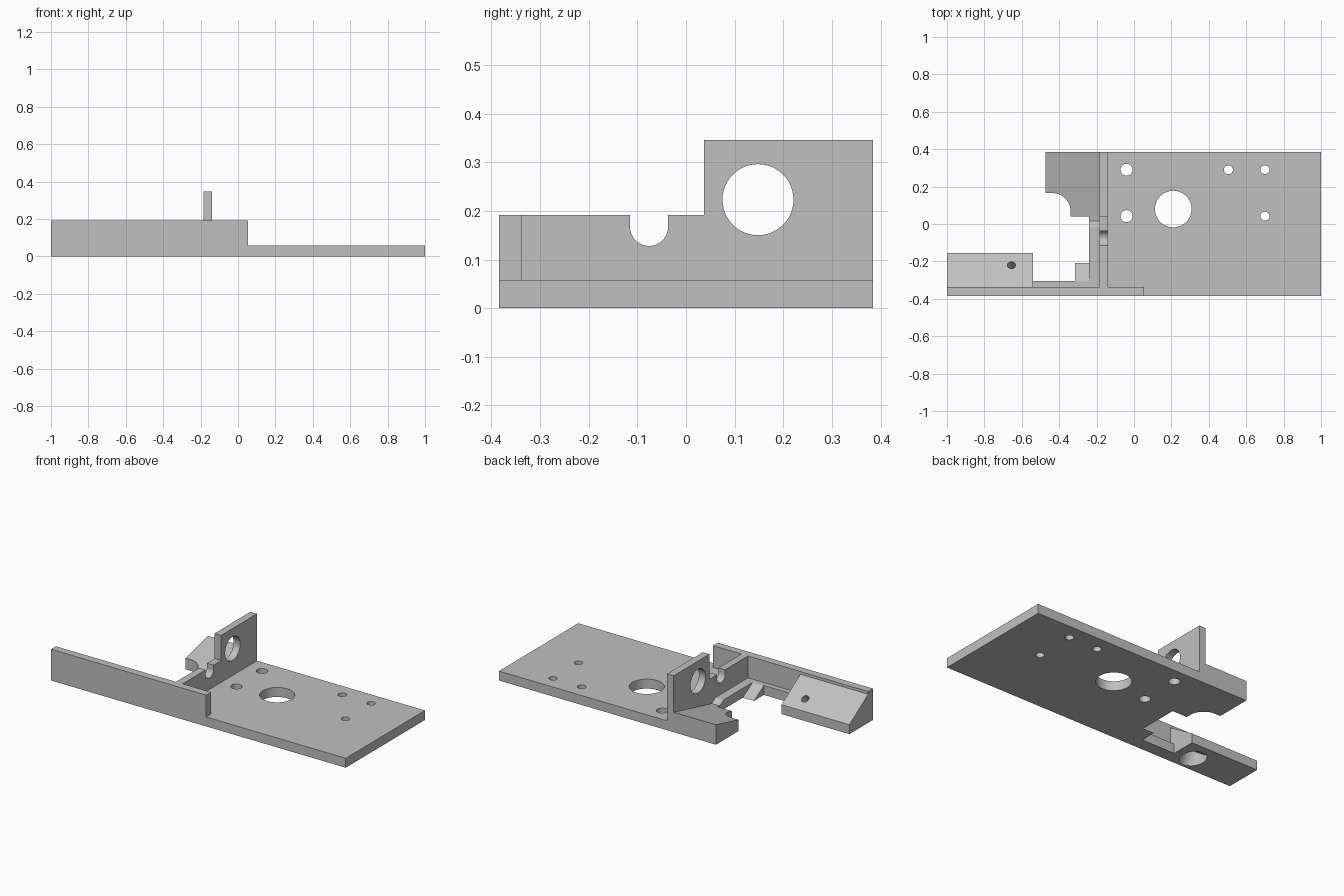
import bpy, bmesh, math
from mathutils import Vector

if "Cube" in bpy.data.objects:
    bpy.data.objects.remove(bpy.data.objects["Cube"])

grey = bpy.data.materials.new("plain_grey")
grey.diffuse_color = (0.53, 0.53, 0.53, 1)
grey.use_nodes = True
grey.node_tree.nodes["Principled BSDF"].inputs["Base Color"].default_value = grey.diffuse_color

T = 0.058      # plate thickness
H = 0.192      # low wall height
Y0, Y1 = -0.384, 0.384
WALL_IN = -0.337


def prism(name, pts, axis, lo, hi, top=None):
    """Extrude a closed 2D profile along an axis: z uses (x,y), x uses (y,z), y uses (x,z)."""
    place = {'z': lambda a, b, c: (a, b, c),
             'x': lambda a, b, c: (c, a, b),
             'y': lambda a, b, c: (a, c, b)}[axis]
    bm = bmesh.new()
    low = [bm.verts.new(place(a, b, lo)) for a, b in pts]
    high = [bm.verts.new(place(a, b, hi)) for a, b in pts]
    if top:
        for v in high:
            v.co.z = top(v.co)
    bm.faces.new(low)
    bm.faces.new(high)
    n = len(pts)
    for i in range(n):
        j = (i + 1) % n
        bm.faces.new((low[i], low[j], high[j], high[i]))
    bmesh.ops.recalc_face_normals(bm, faces=bm.faces[:])
    me = bpy.data.meshes.new(name)
    bm.to_mesh(me)
    bm.free()
    me.materials.append(grey)
    ob = bpy.data.objects.new(name, me)
    bpy.context.collection.objects.link(ob)
    return ob


def rect(a0, a1, b0, b1):
    return [(a0, b0), (a1, b0), (a1, b1), (a0, b1)]


def arc(cx, cy, r, a0, a1, n):
    return [(cx + r * math.cos(math.radians(a0 + (a1 - a0) * i / n)),
             cy + r * math.sin(math.radians(a0 + (a1 - a0) * i / n))) for i in range(n + 1)]


def drill(ob, centre, r, direction, length, sides=48):
    """Cut a round hole; the cylinder is centred on the given point."""
    bm = bmesh.new()
    bmesh.ops.create_cone(bm, cap_ends=True, segments=sides, radius1=r, radius2=r, depth=length)
    rot = Vector((0, 0, 1)).rotation_difference(Vector(direction)).to_matrix()
    bmesh.ops.rotate(bm, verts=bm.verts[:], matrix=rot)
    bmesh.ops.translate(bm, verts=bm.verts[:], vec=Vector(centre))
    me = bpy.data.meshes.new("cutter")
    bm.to_mesh(me)
    bm.free()
    me.materials.append(grey)
    cutter = bpy.data.objects.new("cutter", me)
    cutter.hide_render = True
    bpy.context.collection.objects.link(cutter)
    mod = ob.modifiers.new("hole", 'BOOLEAN')
    mod.operation, mod.solver, mod.object = 'DIFFERENCE', 'EXACT', cutter
    bpy.context.view_layer.objects.active = ob
    bpy.ops.object.modifier_apply(modifier=mod.name)
    bpy.data.objects.remove(cutter)


# Base plate with its central opening and screw holes
plate = prism("base_plate", rect(-0.185, 1, Y0, Y1), 'z', 0, T)
for x, y, r in [(0.21, 0.08, 0.098), (-0.04, 0.29, 0.032), (-0.04, 0.042, 0.032),
                (0.505, 0.29, 0.024), (0.7, 0.29, 0.024), (0.7, 0.042, 0.024)]:
    drill(plate, (x, y, T / 2), r, (0, 0, 1), 0.3)

# Long front wall, stepping over the plate
front_wall = prism("front_wall", [(-1, 0), (-0.185, 0), (-0.185, T), (0.053, T), (0.053, H), (-1, H)],
                   'y', Y0, WALL_IN)

# Upright cross wall with a U notch and a tall bored end
profile = [(WALL_IN, T), (Y1, T), (Y1, 0.346), (0.037, 0.346), (0.037, H), (-0.037, H)]
profile += arc(-0.076, 0.167, 0.039, 0, -180, 24) + [(-0.115, H), (WALL_IN, H)]
cross_wall = prism("cross_wall", profile, 'x', -0.185, -0.14)
drill(cross_wall, (-0.16, 0.148, 0.223), 0.073, (1, 0, 0), 0.3)

# Sloping rear pad with a round bite in its corner
outline = [(-0.185, 0.04), (-0.185, Y1), (-0.472, Y1), (-0.472, 0.165)]
outline += arc(-0.435, 0.07, 0.095, 90, 0, 16) + [(-0.34, 0.04)]
prism("rear_pad", outline, 'z', 0, T, top=lambda c: 0.122 - 0.24 * (Y1 - c.y))

# Narrow strip beside the cross wall, with a short ramp
prism("side_strip", [(WALL_IN, 0), (0.04, 0), (0.04, 0.039), (0.015, 0.035), (-0.02, T), (WALL_IN, T)],
      'x', -0.24, -0.185)

# Small corner wedge and the ledge along the front wall
prism("corner_wedge", [(WALL_IN, 0), (-0.208, 0), (-0.305, T), (WALL_IN, T)], 'x', -0.315, -0.24)
prism("front_ledge", rect(WALL_IN, -0.305, 0, T), 'x', -0.54, -0.315)

# Sloping mounting block with a tilted screw hole, counterbored from below
block = prism("mounting_block", [(WALL_IN, 0), (-0.155, 0), (-0.155, T), (WALL_IN, 0.175)], 'x', -1, -0.54)
normal = Vector((0, 0.175 - T, -0.155 - WALL_IN)).normalized()
on_slope = Vector((-0.655, -0.22, 0.1))
drill(block, on_slope, 0.022, normal, 0.4, 32)
for ob in (block, front_wall):
    drill(ob, on_slope - normal * (0.075 + 0.1), 0.07, normal, 0.2)

# Smooth the round cuts, keep the edges crisp
for ob in bpy.context.collection.objects:
    bpy.ops.object.select_all(action='DESELECT')
    ob.select_set(True)
    bpy.context.view_layer.objects.active = ob
    bpy.ops.object.shade_smooth_by_angle(angle=math.radians(25))
